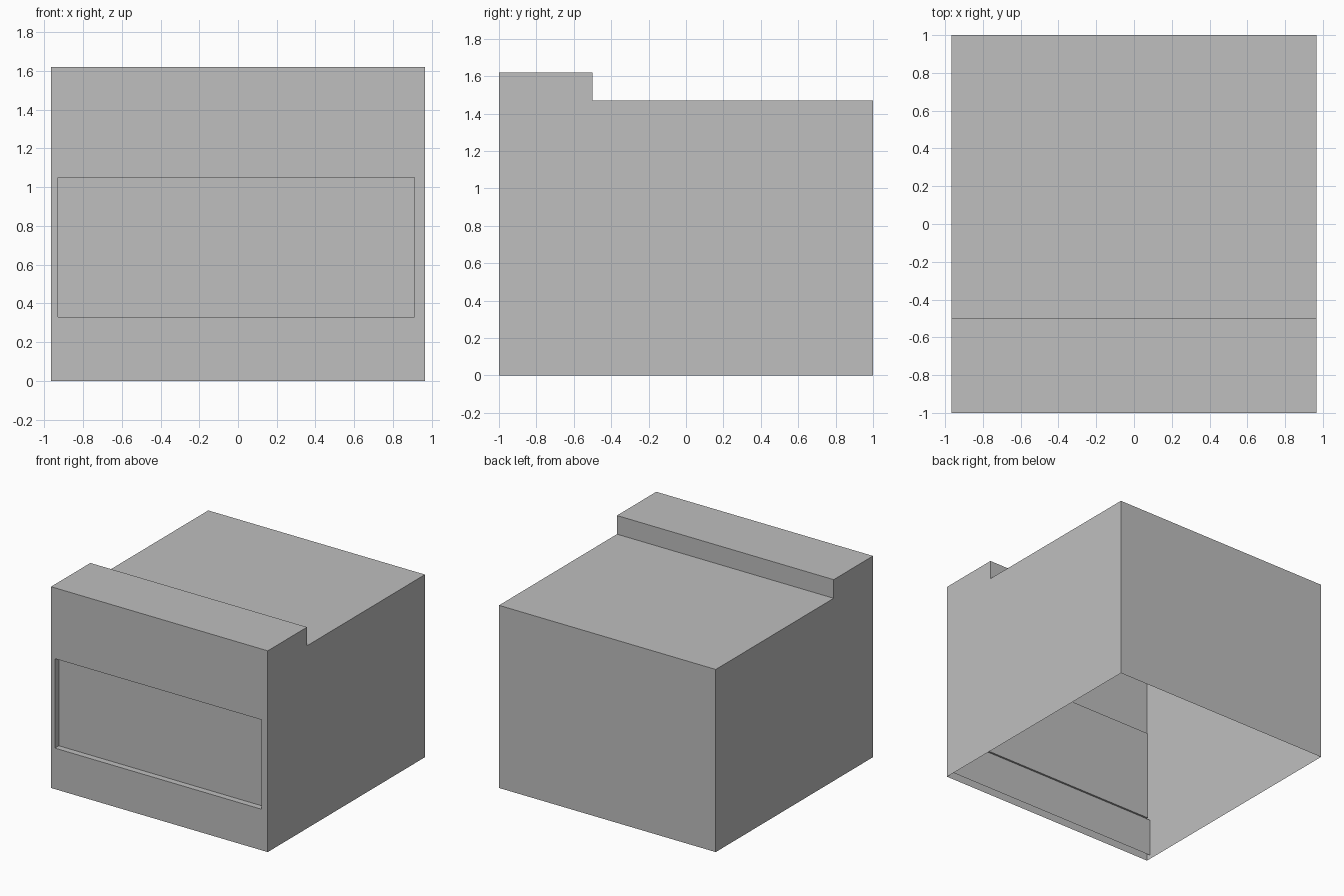
import bpy
import bmesh

cube = bpy.data.objects.get("Cube")
if cube:
    bpy.data.objects.remove(cube, do_unlink=True)

HALF_WIDTH = 0.965
FRONT, RIDGE_BACK, BACK = -1.0, -0.5, 1.0
ROOF, RIDGE = 1.47, 1.62
WINDOW = (-0.93, 0.91, 0.33, 1.05)
RECESS = 0.05

grey = bpy.data.materials.new("plain_grey")
grey.use_nodes = True
colour = (0.52, 0.52, 0.52, 1)
grey.diffuse_color = colour
grey.node_tree.nodes["Principled BSDF"].inputs["Base Color"].default_value = colour


def finish(name, bm):
    """Turn a bmesh into a flat-shaded object."""
    bmesh.ops.remove_doubles(bm, verts=bm.verts, dist=0.0001)
    mesh = bpy.data.meshes.new(name)
    bm.to_mesh(mesh)
    bm.free()
    mesh.materials.append(grey)
    obj = bpy.data.objects.new(name, mesh)
    bpy.context.collection.objects.link(obj)
    return obj


def upright_loop(bm, x0, x1, z0, z1, y):
    """Four corners of a rectangle facing the front."""
    corners = ((x0, z0), (x1, z0), (x1, z1), (x0, z1))
    return [bm.verts.new((x, y, z)) for x, z in corners]


def bridge(bm, a, b):
    for i in range(len(a)):
        j = (i + 1) % len(a)
        bm.faces.new((a[i], a[j], b[j], b[i]))


# Hollow body: stepped side profile, open underneath and at the front
bm = bmesh.new()
profile = [(BACK, 0), (BACK, ROOF), (RIDGE_BACK, ROOF),
           (RIDGE_BACK, RIDGE), (FRONT, RIDGE), (FRONT, 0)]
right = [bm.verts.new((-HALF_WIDTH, y, z)) for y, z in profile]
left = [bm.verts.new((HALF_WIDTH, y, z)) for y, z in profile]
for i in range(len(profile) - 2):
    bm.faces.new((left[i], left[i + 1], right[i + 1], right[i]))
bm.faces.new(left[::-1])
bm.faces.new(right)

# Front wall with a recessed panel
outer = upright_loop(bm, -HALF_WIDTH, HALF_WIDTH, 0, RIDGE, FRONT)
rim = upright_loop(bm, *WINDOW, FRONT)
panel = upright_loop(bm, *WINDOW, FRONT + RECESS)
bridge(bm, outer, rim)
bridge(bm, rim, panel)
bm.faces.new(panel)
bmesh.ops.remove_doubles(bm, verts=bm.verts, dist=0.0001)
bmesh.ops.recalc_face_normals(bm, faces=bm.faces)
finish("stepped_body", bm)

# Inner lining of the front wall below the recess
bm = bmesh.new()
lining = upright_loop(bm, -HALF_WIDTH, HALF_WIDTH, 0.03, WINDOW[2], FRONT + 0.035)
bm.faces.new(lining[::-1])
finish("front_wall_lining", bm)
